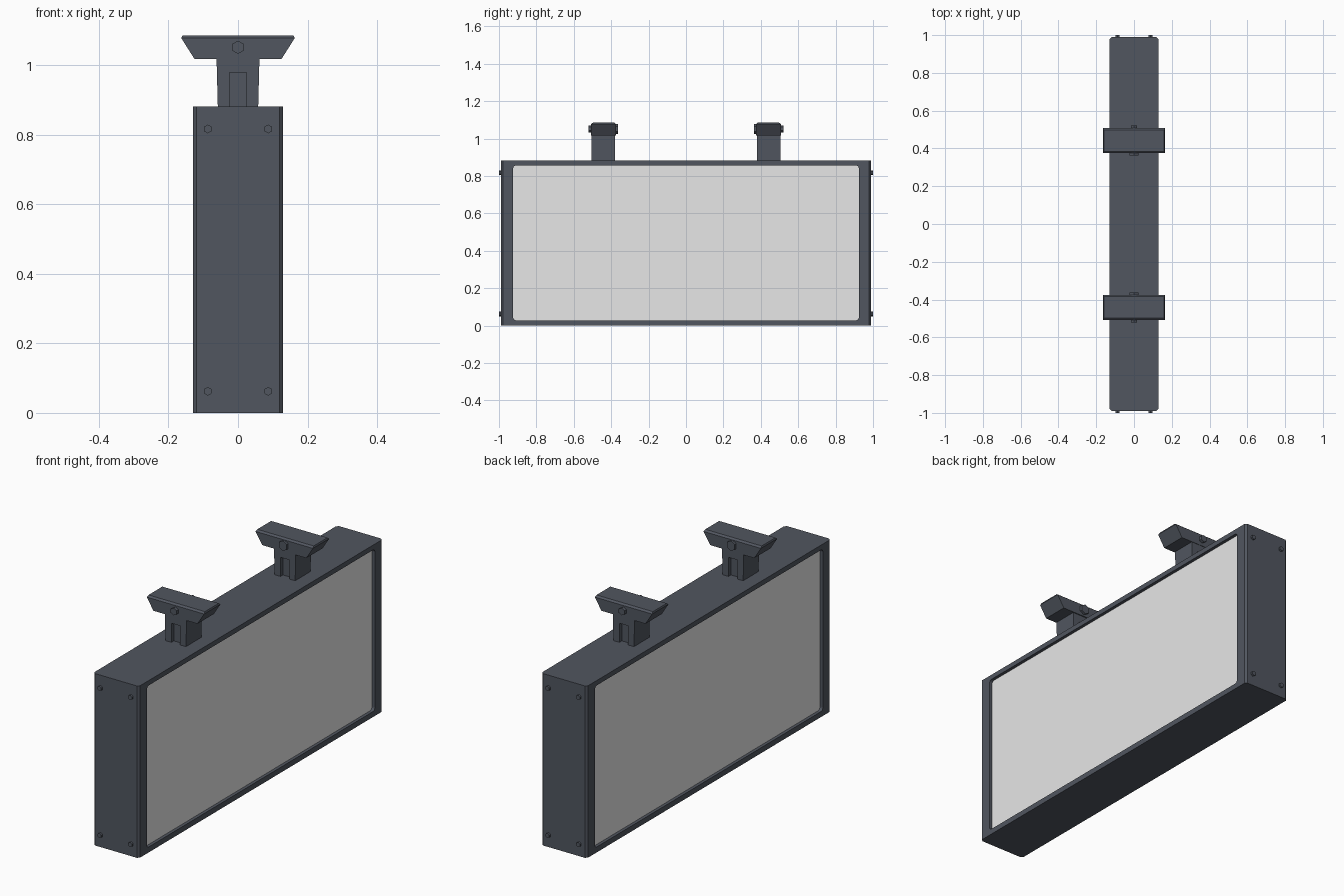
import bpy, bmesh, math
from mathutils import Vector

if "Cube" in bpy.data.objects:
    bpy.data.objects.remove(bpy.data.objects["Cube"])


def material(name, rgb):
    m = bpy.data.materials.new(name)
    m.diffuse_color = (*rgb, 1)
    m.use_nodes = True
    m.node_tree.nodes["Principled BSDF"].inputs["Base Color"].default_value = m.diffuse_color
    return m


METAL = material("dark_slate_metal", (0.082, 0.093, 0.116))
PANEL = material("light_panel", (0.8, 0.8, 0.8))


def prism(name, pts, axis, lo, hi, mat=METAL):
    """Extrude a 2D profile along an axis: x -> (y,z), y -> (x,z), z -> (x,y)."""
    def place(p, d):
        return {"x": (d, p[0], p[1]), "y": (p[0], d, p[1]), "z": (p[0], p[1], d)}[axis]
    bm = bmesh.new()
    face = bm.faces.new([bm.verts.new(place(p, lo)) for p in pts])
    ext = bmesh.ops.extrude_face_region(bm, geom=[face])
    shift = Vector(place((0, 0), hi - lo))
    bmesh.ops.translate(bm, vec=shift, verts=[v for v in ext["geom"] if isinstance(v, bmesh.types.BMVert)])
    bmesh.ops.recalc_face_normals(bm, faces=bm.faces)
    me = bpy.data.meshes.new(name)
    bm.to_mesh(me)
    bm.free()
    ob = bpy.data.objects.new(name, me)
    bpy.context.collection.objects.link(ob)
    me.materials.append(mat)
    return ob


def rect(x0, x1, y0, y1):
    return [(x0, y0), (x1, y0), (x1, y1), (x0, y1)]


def ngon(cx, cy, r, n):
    return [(cx + r * math.cos(2 * math.pi * (i + 0.5) / n),
             cy + r * math.sin(2 * math.pi * (i + 0.5) / n)) for i in range(n)]


def rounded(x0, x1, y0, y1, r):
    pts = []
    for k, (cx, cy) in enumerate(rect(x0 + r, x1 - r, y0 + r, y1 - r)):
        for i in range(5):
            a = math.pi * (1 + k / 2 + i / 8)
            pts.append((cx + r * math.cos(a), cy + r * math.sin(a)))
    return pts


def cut(ob, cutter):
    """Subtract a cutter, then delete it."""
    mod = ob.modifiers.new("cut", "BOOLEAN")
    mod.operation, mod.solver, mod.object = "DIFFERENCE", "EXACT", cutter
    cutter.hide_render = True
    bpy.context.view_layer.objects.active = ob
    bpy.ops.object.modifier_apply(modifier=mod.name)
    bpy.data.objects.remove(cutter)


# Sign housing: box with chamfered vertical corners and a recess on each face
W, L, H, C = 0.13, 0.99, 0.882, 0.011
outline = [(-W, -L + C), (-W + C, -L), (W - C, -L), (W, -L + C),
           (W, L - C), (W - C, L), (-W + C, L), (-W, L - C)]
housing = prism("housing", outline, "z", 0, H)
opening = rounded(-0.924, 0.924, 0.028, 0.857, 0.016)
DEPTH = 0.02
for s in (-1, 1):
    a, b = sorted((s * (W - DEPTH), s * (W + 0.05)))
    cut(housing, prism("recess_cutter", opening, "x", a, b))
for s, side in ((-1, "left"), (1, "right")):
    a, b = sorted((s * (W - DEPTH - 0.004), s * (W - DEPTH + 0.004)))
    prism("display_panel_" + side, opening, "x", a, b, PANEL)

# Hexagonal screws on both end caps
for s in (-1, 1):
    a, b = sorted((s * (L - 0.005), s * 1.0))
    for x in (-0.087, 0.087):
        for z in (0.062, 0.817):
            prism("end_screw", ngon(x, z, 0.0125, 6), "y", a, b)

# Two hanging brackets: slotted post, flared clamp, through bolt
for s in (-1, 1):
    def span(p, q):
        return sorted((s * p, s * q))
    post = prism("bracket_post", [(-0.058, H - 0.005), (0.058, H - 0.005), (0.062, 1.03), (-0.062, 1.03)],
                 "y", *span(0.38, 0.505))
    for p, q in ((0.485, 0.55), (0.33, 0.40)):
        cut(post, prism("slot_cutter", rect(-0.025, 0.025, 0.8, 0.98), "y", *span(p, q)))
    clamp = prism("bracket_clamp", [(-0.125, 1.018), (0.125, 1.018), (0.163, 1.078),
                                    (0.160, 1.086), (-0.160, 1.086), (-0.163, 1.078)],
                  "y", *span(0.375, 0.507))
    # chamfer the two long top edges
    bm = bmesh.new()
    bm.from_mesh(clamp.data)
    edges = [e for e in bm.edges if all(v.co.z > 1.085 for v in e.verts)
             and abs(e.verts[0].co.x - e.verts[1].co.x) > 0.1]
    bmesh.ops.bevel(bm, geom=edges, offset=0.01, segments=1, affect="EDGES")
    bm.to_mesh(clamp.data)
    bm.free()
    prism("bracket_bolt_head", ngon(0, 1.052, 0.019, 6), "y", *span(0.5, 0.522))
    prism("bracket_bolt_nut", ngon(0, 1.052, 0.026, 6), "y", *span(0.363, 0.38))
